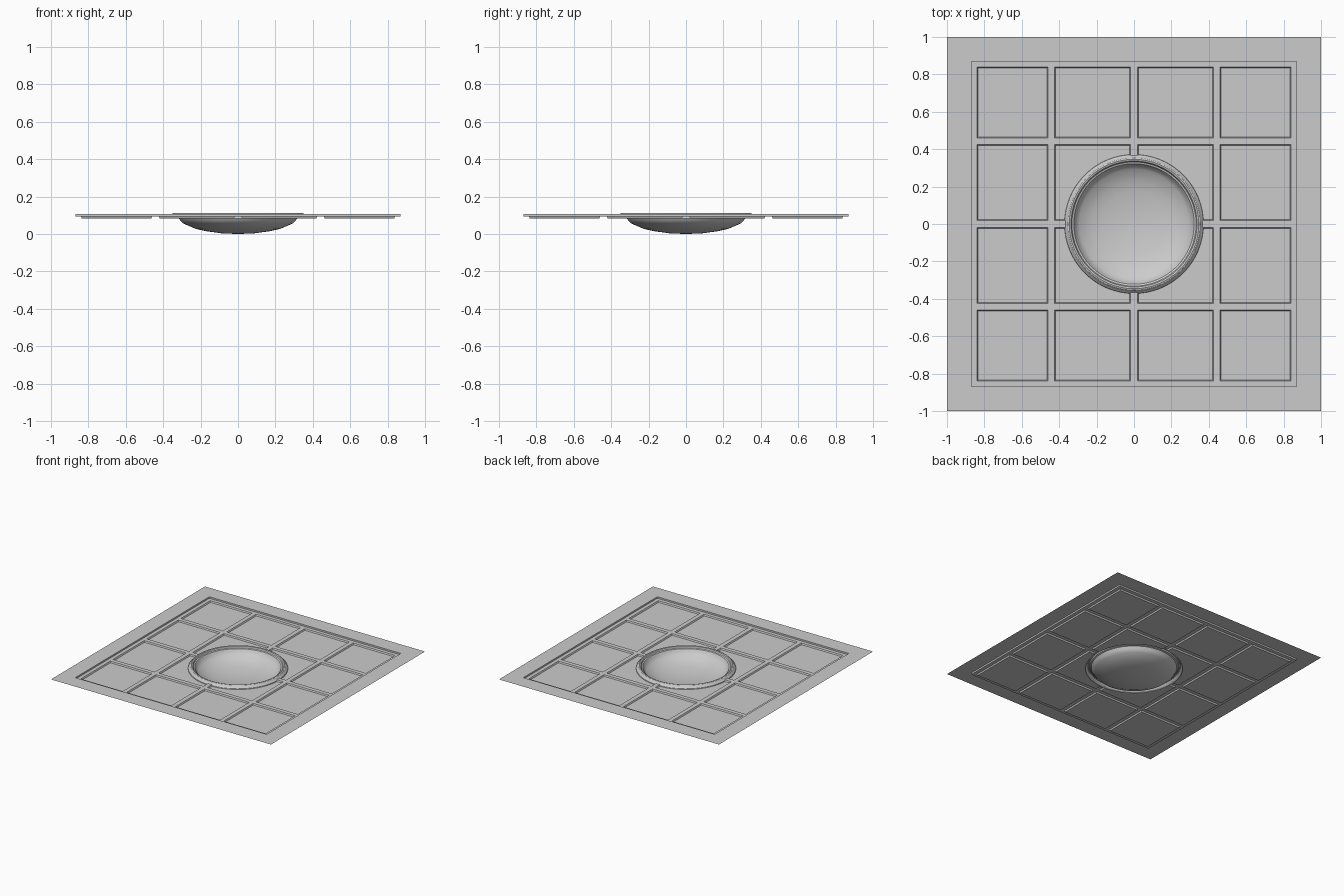
import bpy, bmesh, math

if "Cube" in bpy.data.objects:
    bpy.data.objects.remove(bpy.data.objects["Cube"])

Z_TOP, Z_RIB, Z_TILE = 0.107, 0.094, 0.083
R_HOLE = 0.365
GRID = [-0.84, -0.459, -0.424, -0.018, 0.018, 0.424, 0.459, 0.84]
SLOPE = 0.005


def make(name, faces, smooth=False):
    bm = bmesh.new()
    for pts in faces:
        bm.faces.new([bm.verts.new(p) for p in pts])
    bmesh.ops.remove_doubles(bm, verts=bm.verts, dist=1e-5)
    me = bpy.data.meshes.new(name)
    bm.to_mesh(me)
    bm.free()
    ob = bpy.data.objects.new(name, me)
    bpy.context.collection.objects.link(ob)
    if smooth:
        bpy.ops.object.select_all(action='DESELECT')
        ob.select_set(True)
        bpy.context.view_layer.objects.active = ob
        bpy.ops.object.shade_smooth_by_angle(angle=math.radians(32))
    return ob


def square_ring(a, za, b, zb):
    """Four quads joining an outer square (half size a) to an inner one (b)."""
    s = [(-1, -1), (1, -1), (1, 1), (-1, 1)]
    out = []
    for (x, y), (u, v) in zip(s, s[1:] + s[:1]):
        out.append([(a * x, a * y, za), (a * u, a * v, za),
                    (b * u, b * v, zb), (b * x, b * y, zb)])
    return out


def lathe(profile, n=64):
    """Revolve a profile listed from outside to inside, facing up."""
    out = []
    for (r0, z0), (r1, z1) in zip(profile, profile[1:]):
        for i in range(n):
            a, b = (2 * math.pi * k / n for k in (i, i + 1))
            f = [(r0 * math.cos(a), r0 * math.sin(a), z0),
                 (r0 * math.cos(b), r0 * math.sin(b), z0)]
            if r1 > 0:
                f.append((r1 * math.cos(b), r1 * math.sin(b), z1))
                f.append((r1 * math.cos(a), r1 * math.sin(a), z1))
            else:
                f.append((0, 0, z1))
            out.append(f)
    return out


def rect(x0, x1, y0, y1, z):
    return [(x0, y0, z), (x1, y0, z), (x1, y1, z), (x0, y1, z)]


# Sheet border, step down, and ledge around the tiles
make("border", square_ring(1, Z_TOP, 0.87, Z_TOP))
make("border_step", square_ring(0.87, Z_TOP, 0.87, Z_RIB)
     + square_ring(0.87, Z_RIB, 0.84, Z_RIB))

# Ribs and sunken rectangular tiles
ribs, tiles = [], []
for i in range(7):
    for j in range(7):
        x0, x1, y0, y1 = GRID[i], GRID[i + 1], GRID[j], GRID[j + 1]
        if i % 2 or j % 2:
            if (i, j) == (3, 3):
                continue
            # middle ribs stop at the central ring
            if i == 3 and j == 2: y1 = -R_HOLE
            if i == 3 and j == 4: y0 = R_HOLE
            if j == 3 and i == 2: x1 = -R_HOLE
            if j == 3 and i == 4: x0 = R_HOLE
            ribs.append(rect(x0, x1, y0, y1, Z_RIB))
        elif i not in (2, 4) or j not in (2, 4):
            top = rect(x0, x1, y0, y1, Z_RIB)
            low = rect(x0 + SLOPE, x1 - SLOPE, y0 + SLOPE, y1 - SLOPE, Z_TILE)
            tiles.append(low)
            for k in range(4):
                m = (k + 1) % 4
                tiles.append([top[k], top[m], low[m], low[k]])
make("ribs", ribs)
make("tiles", tiles)


# Four middle tiles, each with a quarter circle cut from its inner corner
def corner_outline(inset, z):
    a, b = 0.018 + inset, 0.424 - inset
    t = math.asin(a / R_HOLE)
    arc = []
    for k in range(13):
        q = math.pi / 2 - t - (math.pi / 2 - 2 * t) * k / 12
        arc.append((R_HOLE * math.cos(q), R_HOLE * math.sin(q), z))
    return arc + [(b, a, z), (b, b, z), (a, b, z)]


middle = []
for q in range(4):
    c, s = math.cos(q * math.pi / 2), math.sin(q * math.pi / 2)
    top, low = ([(x * c - y * s, x * s + y * c, z) for x, y, z in pts]
                for pts in (corner_outline(0, Z_RIB), corner_outline(SLOPE, Z_TILE)))
    middle.append(low)
    n = len(low)
    for k in range(12, n):
        m = (k + 1) % n
        middle.append([top[k], top[m], low[m], low[k]])
make("middle_tiles", middle)

# Stepped moulding around the bowl
make("bowl_moulding", lathe([(0.372, 0.083), (0.37, 0.09), (0.362, 0.096),
                             (0.354, 0.108), (0.346, 0.111), (0.337, 0.108),
                             (0.332, 0.098), (0.322, 0.094), (0.315, 0.083)]), True)

# Shallow bowl hanging below the sheet
make("bowl", lathe([(0.315, 0.083), (0.308, 0.071), (0.292, 0.056), (0.225, 0.027),
                    (0.17, 0.015), (0.09, 0.004), (0, 0)]), True)
